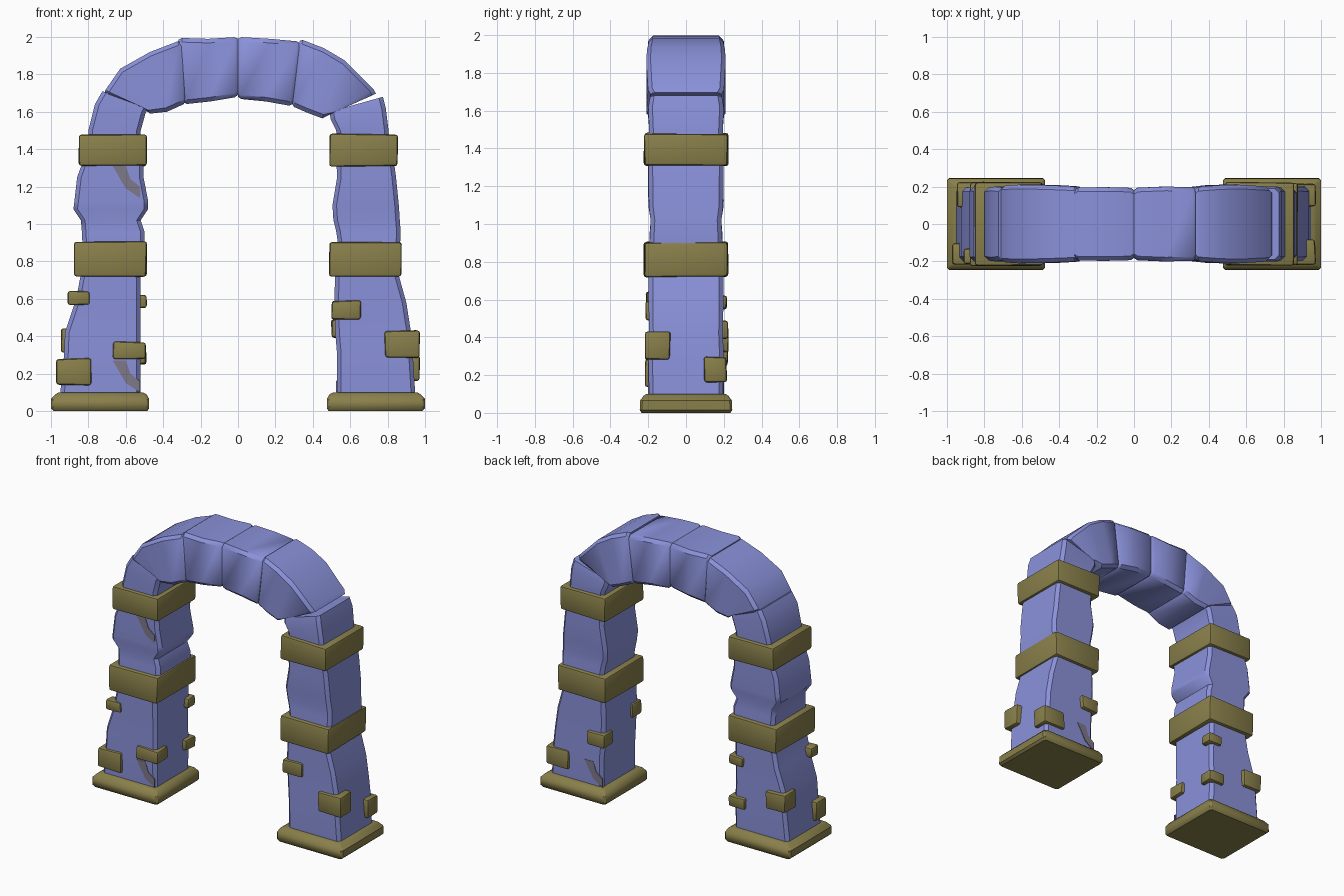
import bpy, bmesh, math, random
from mathutils import Vector

if "Cube" in bpy.data.objects:
    bpy.data.objects.remove(bpy.data.objects["Cube"])

random.seed(4)


def material(name, rgb):
    m = bpy.data.materials.new(name)
    m.diffuse_color = (*rgb, 1)
    m.use_nodes = True
    m.node_tree.nodes["Principled BSDF"].inputs["Base Color"].default_value = m.diffuse_color
    return m


STONE = material("blue stone", (0.255, 0.285, 0.70))
TRIM = material("olive trim", (0.25, 0.215, 0.07))
STAIN = material("grey stain", (0.21, 0.19, 0.25))


def finish(bm, name, mat, angle=40):
    bmesh.ops.recalc_face_normals(bm, faces=bm.faces[:])
    me = bpy.data.meshes.new(name)
    bm.to_mesh(me)
    bm.free()
    me.materials.append(mat)
    ob = bpy.data.objects.new(name, me)
    bpy.context.collection.objects.link(ob)
    bpy.ops.object.select_all(action='DESELECT')
    ob.select_set(True)
    bpy.context.view_layer.objects.active = ob
    bpy.ops.object.shade_smooth_by_angle(angle=math.radians(angle))
    return ob


def section(s, c=0.022, scale=1.0):
    """Chamfered rectangle between an inner and outer xz point, half width w in y."""
    a, b, w = Vector((s[0], 0, s[1])), Vector((s[2], 0, s[3])), s[4] * scale
    mid, half = (a + b) / 2, (b - a) / 2 * scale
    k = 1 - c / half.length
    uv = [(1, -w + c), (1, w - c), (k, w), (-k, w), (-1, w - c), (-1, c - w), (-k, -w), (k, -w)]
    return [mid + half * u + Vector((0, v, 0)) for u, v in uv]


def loft(name, secs, mat=STONE, rounded=False, c=0.022):
    """Skin through sections; rounded blocks get narrowed ends like hewn stones."""
    mix = lambda p, q, t: [i + (j - i) * t for i, j in zip(p, q)]
    rows = [section(s, c) for s in secs]
    if rounded:
        rows = ([section(secs[0], c, 0.94), section(mix(secs[0], secs[1], 0.12), c)] + rows[1:-1]
                + [section(mix(secs[-1], secs[-2], 0.12), c), section(secs[-1], c, 0.94)])
    bm = bmesh.new()
    rings = [[bm.verts.new(p) for p in row] for row in rows]
    for r, q in zip(rings, rings[1:]):
        for i in range(8):
            j = (i + 1) % 8
            bm.faces.new((r[i], r[j], q[j], q[i]))
    bm.faces.new(rings[0])
    bm.faces.new(rings[-1])
    return finish(bm, name, mat)


def box(name, lo, hi, bevel=0.012, jitter=0.0):
    """Bevelled block with slightly uneven corners."""
    bm = bmesh.new()
    bmesh.ops.create_cube(bm, size=1)
    for v in bm.verts:
        v.co = [lo[i] + (hi[i] - lo[i]) * (v.co[i] + 0.5) + random.uniform(-jitter, jitter) for i in range(3)]
    bmesh.ops.bevel(bm, geom=bm.edges[:], offset=bevel, segments=2, profile=0.5, affect='EDGES')
    return finish(bm, name, TRIM)


def column(name, side, rows):
    """Upright shaft from rows of (z, inner x, outer x, half depth)."""
    return loft(name, [(side * i, z, side * o, z, w) for z, i, o, w in rows])


# Tapered lower shafts
column("left_lower_shaft", -1, [(0.05, .52, .955, .195), (0.3, .52, .93, .2), (0.42, .52, .925, .195),
                                (0.6, .52, .865, .198), (0.76, .52, .835, .198)])
column("right_lower_shaft", 1, [(0.05, .53, .95, .195), (0.3, .53, .935, .2), (0.42, .52, .925, .195),
                                (0.58, .515, .90, .198), (0.76, .52, .85, .198)])

# Lumpy middle shafts
column("left_middle_shaft", -1, [(0.86, .50, .83, .195), (0.96, .50, .835, .192), (1.02, .52, .84, .187),
                                 (1.08, .48, .88, .197), (1.12, .48, .875, .2), (1.25, .505, .86, .198),
                                 (1.36, .505, .82, .2)])
column("right_middle_shaft", 1, [(0.86, .54, .865, .195), (0.96, .525, .87, .19), (1.02, .51, .865, .187),
                                 (1.1, .505, .86, .197), (1.25, .53, .845, .198), (1.36, .525, .83, .2)])

# Springing stones above the upper bands
loft("left_springer", [(-.525, 1.42, -.80, 1.42, .195), (-.52, 1.5, -.80, 1.5, .195),
                       (-.495, 1.59, -.765, 1.64, .2), (-.48, 1.62, -.725, 1.71, .195)])
loft("right_springer", [(.53, 1.42, .81, 1.42, .195), (.525, 1.5, .805, 1.5, .195),
                        (.495, 1.56, .79, 1.62, .2), (.49, 1.6, .775, 1.68, .19)])

# Arch stones
loft("left_haunch_stone", [(-.50, 1.62, -.72, 1.70, .205), (-.47, 1.59, -.63, 1.83, .21),
                           (-.38, 1.60, -.47, 1.92, .207), (-.28, 1.645, -.30, 1.985, .2)], rounded=True)
loft("left_crown_stone", [(-.29, 1.64, -.32, 1.995, .195), (-.15, 1.655, -.16, 1.99, .197),
                          (0, 1.68, 0, 2.0, .193)], rounded=True)
loft("right_crown_stone", [(0, 1.67, 0, 2.0, .193), (.15, 1.655, .17, 1.99, .2),
                           (.29, 1.63, .335, 1.975, .197)], rounded=True)
loft("right_haunch_stone", [(.29, 1.63, .33, 1.99, .197), (.37, 1.595, .46, 1.94, .207),
                            (.45, 1.565, .57, 1.875, .21), (.50, 1.59, .745, 1.70, .2)], rounded=True)

# Bands and stepped feet
for side, label in ((-1, "left"), (1, "right")):
    for part, x0, x1, z0, z1 in (("lower_band", .49, .875, .72, .905), ("upper_band", .49, .853, 1.31, 1.48)):
        xs = sorted((side * x0, side * x1))
        box(f"{label}_{part}", (xs[0], -.222, z0), (xs[1], .222, z1), 0.014, 0.004)
    loft(f"{label}_foot", [(side * .485, 0, side * .985, 0, .235), (side * .475, .015, side, .015, .245),
                           (side * .475, .065, side, .065, .243), (side * .49, .09, side * .975, .09, .225),
                           (side * .51, .10, side * .96, .10, .21)], TRIM, c=0.012)

# Small plates wrapped round the shaft corners: (side, x range, y range, z range)
PLATES = [
    (-1, .785, .97, -.215, -.10, .14, .28), (-1, .79, .91, -.212, -.13, .57, .64),
    (-1, .495, .67, -.215, -.09, .28, .37), (-1, .49, .60, .13, .215, .55, .62),
    (-1, .49, .62, .11, .22, .25, .33), (-1, .79, .945, .09, .225, .31, .44),
    (1, .50, .655, -.215, -.11, .49, .59), (1, .785, .97, -.215, -.085, .285, .43),
    (1, .79, .97, .095, .215, .16, .295), (1, .50, .64, .11, .222, .39, .49),
]
for n, (side, x0, x1, y0, y1, z0, z1) in enumerate(PLATES):
    xs = sorted((side * x0, side * x1))
    box(f"corner_plate_{n + 1}", (xs[0], y0, z0), (xs[1], y1, z1), 0.014, 0.004)


# Thin stain streaks (turn = -1 puts one on the back of the right pillar)
STREAK = [(-.67, .27), (-.60, .27), (-.575, .20), (-.525, .16), (-.525, .10), (-.60, .15)]
for n, (turn, dz) in enumerate(((1, 0), (1, 1.04), (-1, 0))):
    bm = bmesh.new()
    face = bm.faces.new([bm.verts.new((turn * x, turn * -.202, z + dz)) for x, z in STREAK])
    ext = bmesh.ops.extrude_face_region(bm, geom=[face])["geom"]
    for v in ext:
        if isinstance(v, bmesh.types.BMVert):
            v.co.y += turn * .008
    finish(bm, f"stain_streak_{n + 1}", STAIN)
